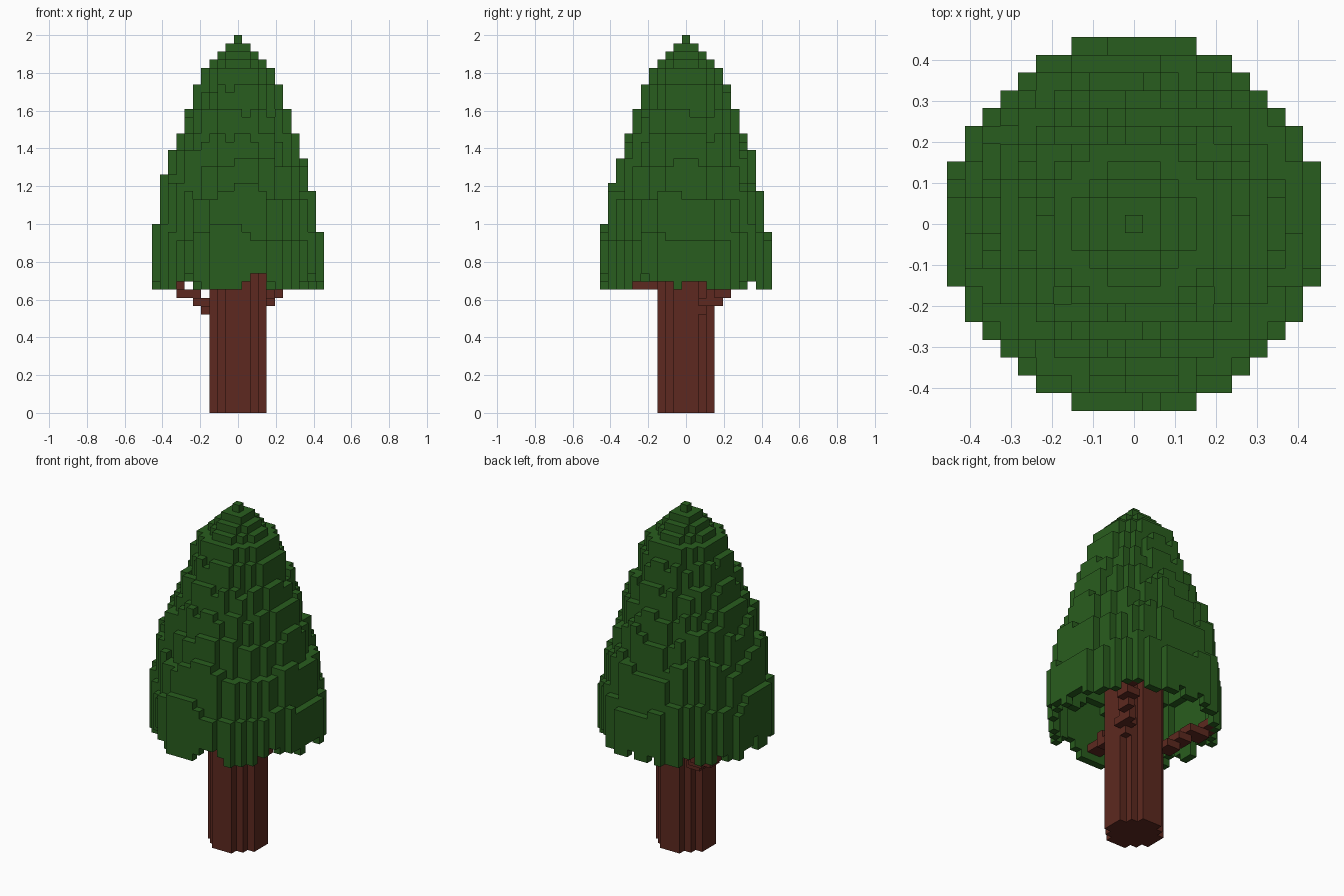
import bpy, bmesh, math, random
from mathutils import Vector

cube = bpy.data.objects.get("Cube")
if cube:
    bpy.data.objects.remove(cube, do_unlink=True)

random.seed(7)
S = 2 / 46            # size of one block
CROWN_BASE = 15       # lowest crown layer


def material(name, rgb):
    m = bpy.data.materials.new(name)
    m.use_nodes = True
    m.diffuse_color = (*rgb, 1)
    bsdf = m.node_tree.nodes["Principled BSDF"]
    bsdf.inputs["Base Color"].default_value = (*rgb, 1)
    bsdf.inputs["Roughness"].default_value = 0.9
    return m


def block_object(name, cells, mat):
    """Skin a set of block coordinates, then merge the coplanar faces."""
    bm = bmesh.new()
    corners = {}

    def vert(p):
        key = tuple(round(2 * c) for c in p)
        if key not in corners:
            corners[key] = bm.verts.new(p * S)
        return corners[key]

    axes = [Vector((1, 0, 0)), Vector((0, 1, 0)), Vector((0, 0, 1))]
    for cell in sorted(cells):
        centre = Vector(cell) + Vector((0, 0, 0.5))
        for a in range(3):
            for sign in (-1, 1):
                near = list(cell)
                near[a] += sign
                if tuple(near) in cells:
                    continue
                mid = centre + axes[a] * sign / 2
                u, v = axes[(a + 1) % 3] / 2, axes[(a + 2) % 3] / 2
                quad = [mid - u - v, mid + u - v, mid + u + v, mid - u + v]
                bm.faces.new([vert(p) for p in quad[::sign]])
    bmesh.ops.dissolve_limit(bm, angle_limit=0.02, verts=bm.verts, edges=bm.edges)
    mesh = bpy.data.meshes.new(name)
    bm.to_mesh(mesh)
    bm.free()
    mesh.materials.append(mat)
    ob = bpy.data.objects.new(name, mesh)
    bpy.context.collection.objects.link(ob)
    return ob


# Crown height in layers, by ring of blocks around the axis
HEIGHTS = [46, 45, 44, 43, 42, 40, 37, 34, 30, 26, 21]


def crown_height(x, y):
    ring = math.floor(math.hypot(x, y) + 0.5)
    if ring > 10:
        return 0
    h = HEIGHTS[ring]
    a = math.atan2(y, x)
    # uneven clumps, growing higher on the right side
    if ring >= 8:
        bump = 0.8 - 1.0 * math.cos(a) + 1.2 * math.sin(5 * a + ring)
        h += min(2 + (ring == 9), max(0, round(bump + random.uniform(-0.4, 0.4))))
    elif ring >= 5 and x and y:
        h -= random.random() < 0.25
    return h


grid = [(x, y) for x in range(-11, 12) for y in range(-11, 12)]
height = {c: crown_height(*c) for c in grid}

# Hollow crown, one block thick, with a ragged lower rim
crown = set()
rag = 0
for x, y in sorted(grid, key=lambda c: math.atan2(c[1], c[0])):
    h = height[x, y]
    if not h:
        continue
    if random.random() < 0.5:
        rag = random.choice((0, 0, 0, 1, 1, 1, 2))
    sides = ((x - 1, y), (x + 1, y), (x, y - 1), (x, y + 1))
    lowest = min(height[s] for s in sides)
    for z in range(max(CROWN_BASE + rag, min(lowest, h - 1)), h):
        crown.add((x, y, z))

# Round block trunk
trunk = {(x, y, z) for x, y in grid if x * x + y * y <= 12 for z in range(26)}

# Stepped branches: start block, end block, sideways step that doubles the width
BRANCHES = {
    "back_right_branch": ((-3, 2, 12), (-8, 5, 15), (0, 1)),
    "back_left_branch": ((3, 1, 12), (6, 6, 16), (0, 1)),
    "front_branch": ((0, -4, 15), (-1, -9, 16), (-1, 0)),
}

green = material("leaf green", (0.022, 0.110, 0.013))
brown = material("bark brown", (0.110, 0.022, 0.014))

block_object("crown", crown, green)
block_object("trunk", trunk, brown)
for name, (a, b, side) in BRANCHES.items():
    a, b = Vector(a), Vector(b)
    cells = set()
    for k in range(25):
        x, y, z = (math.floor(c + 0.5) for c in a.lerp(b, k / 24))
        cells |= {(x, y, z), (x + side[0], y + side[1], z)}
    block_object(name, cells - trunk - crown, brown)
